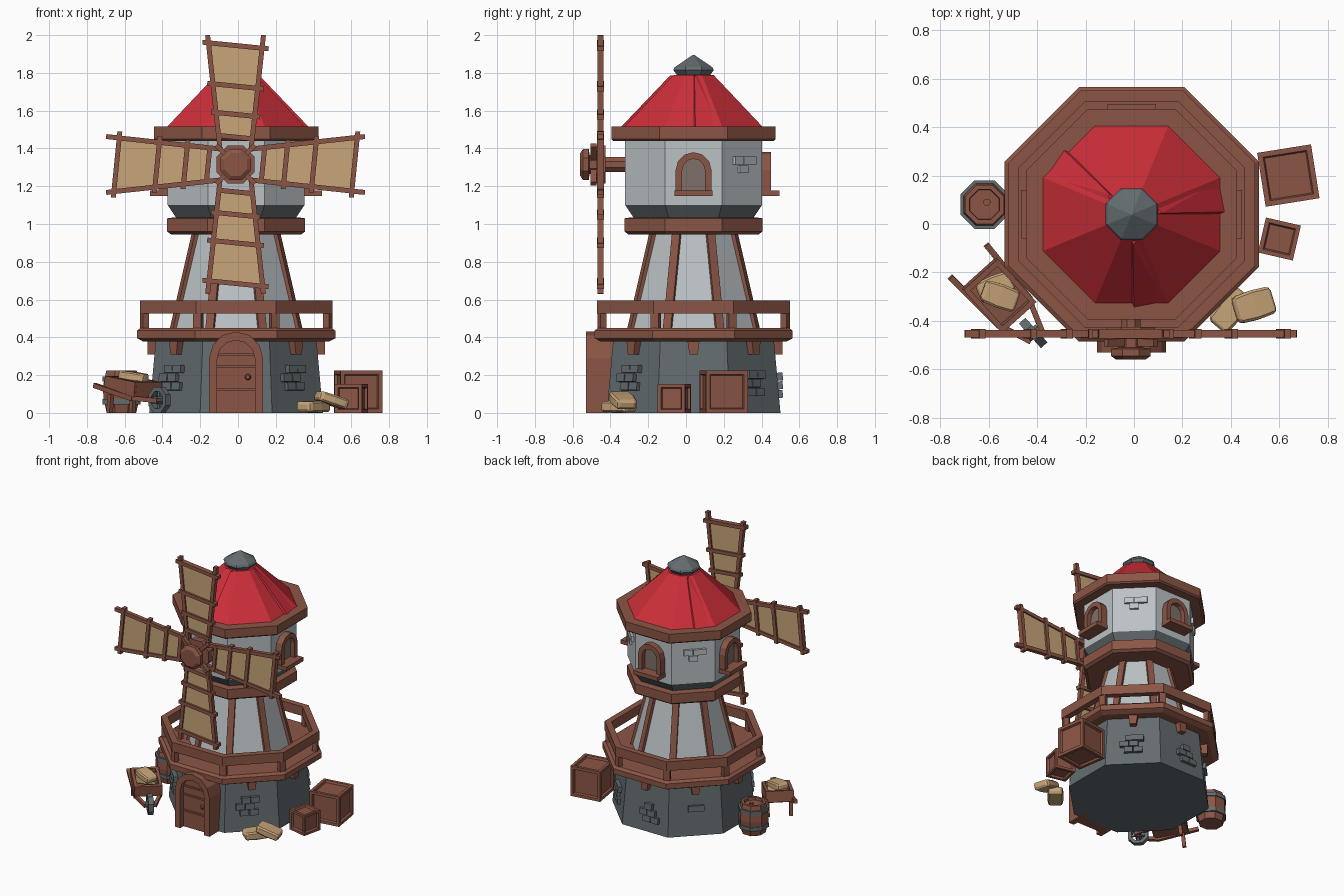
import bpy, bmesh, math
from mathutils import Matrix, Vector

if "Cube" in bpy.data.objects:
    bpy.data.objects.remove(bpy.data.objects["Cube"])

def material(name, rgb):
    m = bpy.data.materials.new(name)
    m.diffuse_color = (*rgb, 1)
    m.use_nodes = True
    m.node_tree.nodes["Principled BSDF"].inputs["Base Color"].default_value = m.diffuse_color
    return m

WOOD = material("wood brown", (0.26, 0.092, 0.06))
RED = material("roof red", (0.60, 0.028, 0.04))
LIGHT = material("light stone", (0.50, 0.54, 0.56))
DARK = material("dark stone", (0.125, 0.15, 0.16))
TAN = material("canvas tan", (0.58, 0.38, 0.19))
GLASS = material("window taupe", (0.21, 0.16, 0.14))

T = lambda x, y, z: Matrix.Translation((x, y, z))
R = lambda deg, axis: Matrix.Rotation(math.radians(deg), 4, axis)
AXIS = T(-0.01, 0.04, 0)          # tower axis
I = Matrix.Identity(4)

def finish(name, bm, mat, M):
    bmesh.ops.transform(bm, matrix=M, verts=bm.verts)
    bmesh.ops.recalc_face_normals(bm, faces=bm.faces)
    me = bpy.data.meshes.new(name)
    bm.to_mesh(me)
    bm.free()
    me.materials.append(mat)
    ob = bpy.data.objects.new(name, me)
    bpy.context.collection.objects.link(ob)
    return ob

def lathe(name, prof, mat, M=AXIS, n=8, ring=False):
    """Polygonal turning of (apothem, z) pairs; ring closes the profile."""
    bm = bmesh.new()
    rows = []
    for a, z in prof:
        r = a / math.cos(math.pi / n)
        rows.append([bm.verts.new((r * math.cos((i + .5) * 2 * math.pi / n),
                                   r * math.sin((i + .5) * 2 * math.pi / n), z)) for i in range(n)])
    pairs = list(zip(rows, rows[1:])) + ([(rows[-1], rows[0])] if ring else [])
    for p, q in pairs:
        for i in range(n):
            j = (i + 1) % n
            bm.faces.new((p[i], p[j], q[j], q[i]))
    if not ring:
        bm.faces.new(rows[0])
        bm.faces.new(rows[-1])
    return finish(name, bm, mat, M)

def box(name, size, mat, M=I, inset=0):
    bm = bmesh.new()
    bmesh.ops.create_cube(bm, size=1, matrix=Matrix.Diagonal((*size, 1)))
    if inset:
        bmesh.ops.inset_individual(bm, faces=bm.faces[:], thickness=inset, depth=0)
        inner = [f for f in bm.faces if all(len(e.link_faces) == 2 for e in f.edges)
                 and f.calc_area() < (size[0] - inset) ** 2 and abs(f.calc_center_median().dot(f.normal)) > 0
                 and f.calc_center_median().cross(f.normal).length < 1e-4]
        bmesh.ops.inset_individual(bm, faces=inner, thickness=0.008, depth=-0.015)
    return finish(name, bm, mat, M)

def beam(name, p, q, w, t, mat, M=I, side=(0, 1, 0)):
    """Bar from p to q, w wide along side, t thick across it."""
    p, q = Vector(p), Vector(q)
    z = (q - p).normalized()
    x = Vector(side).cross(z).normalized()
    y = z.cross(x)
    F = Matrix((x, y, z)).transposed().to_4x4()
    F.translation = (p + q) / 2
    return box(name, (t, w, (q - p).length), mat, M @ F)

def prism(name, pts, x0, x1, mat, M):
    """Outline in local y,z extruded along local x."""
    bm = bmesh.new()
    a, b = [[bm.verts.new((x, *p)) for p in pts] for x in (x0, x1)]
    bm.faces.new(a)
    bm.faces.new(b)
    for i in range(len(pts)):
        j = (i + 1) % len(pts)
        bm.faces.new((a[i], a[j], b[j], b[i]))
    return finish(name, bm, mat, M)

def arch(w, h, z0=0, n=6):
    arc = [(w * math.cos(i * math.pi / n), h - w + w * math.sin(i * math.pi / n)) for i in range(n + 1)]
    return [(w, z0)] + arc + [(-w, z0)]

def face(k, a=0, z=0):
    """Frame on tower side k: x outward, y along the wall, z up."""
    return AXIS @ R(45 * k, 'Z') @ T(a, 0, z)

# Tower body
lathe("stone_base", [(.46, 0), (.425, .39)], DARK)
lathe("tower_shaft", [(.335, .44), (.213, .96)], LIGHT)
lathe("mid_ring", [(.345, .945), (.365, .96), (.365, 1.03), (.33, 1.035)], WOOD)
lathe("flared_collar", [(.315, 1.03), (.362, 1.10)], DARK)
lathe("upper_room", [(.362, 1.10), (.362, 1.45)], LIGHT)
lathe("roof_ring", [(.425, 1.44), (.435, 1.45), (.435, 1.515)], WOOD)
lathe("roof", [(.368, 1.512), (.105, 1.79)], RED)
lathe("roof_cap", [(.082, 1.78), (.107, 1.815), (.10, 1.83), (.004, 1.895)], DARK)

# Overlapping folds on the roof
for k in (0, 3, 6):
    bm = bmesh.new()
    for a, y, z in [(.36, 0, 1.513), (.385, .01, 1.513), (.36, .14, 1.513),
                    (.10, 0, 1.785), (.125, .005, 1.785), (.10, .035, 1.785)]:
        bm.verts.new((a, y, z))
    bmesh.ops.convex_hull(bm, input=bm.verts)
    finish("roof_fold", bm, RED, face(k))

# Balcony with rail, posts, corbels and shaft timbers
lathe("balcony_floor", [(.49, .377), (.525, .395), (.525, .435), (.505, .45)], WOOD)
lathe("balcony_rail", [(.465, .525), (.51, .525), (.51, .594), (.465, .594)], WOOD, ring=True)
for k in range(8):
    c = face(k + .5)
    box("rail_post", (.035, .045, .09), WOOD, c @ T(.525, 0, .487))
    beam("shaft_timber", (.357, 0, .44), (.227, 0, .96), .045, .03, WOOD, c)
    prism("corbel", [(-.022, .31), (.022, .31), (.032, .38), (-.032, .38)], .40, .47, WOOD, face(k))

# Door
D = face(6)
prism("door_frame", arch(.143, .43) + arch(.10, .385)[::-1], .40, .57, WOOD, D)
prism("door_panel", arch(.105, .39), .40, .53, WOOD, D)
for z in (.125, .245, .31):
    box("door_plank_strip", (.012, .2, .012), WOOD, D @ T(.532, 0, z))
lathe("door_knob", [(.01, 0), (.016, .012), (.01, .025)], WOOD, D @ T(.528, .062, .19) @ R(90, 'Y'))

# Windows on right, back and left
for k in (0, 2, 4):
    W = face(k, 0, 1.15)
    prism("window_frame", arch(.095, .23) + arch(.06, .195)[::-1], .35, .41, WOOD, W)
    prism("window_pane", arch(.062, .197), .35, .375, GLASS, W)
    box("window_sill", (.10, .20, .03), WOOD, W @ T(.405, 0, .012))

# Raised bricks
def bricks(k, a, z, u, mat, spots):
    for du, dz in spots:
        box("brick", (.035, .06, .042), mat, face(k, a, z) @ T(0, u + du, dz) @ R(-5 if mat == DARK else 0, 'Y'))
CLUSTER = [(-.032, 0), (.034, 0), (-.06, .046), (.005, .046), (-.02, .092), (.042, .092)]
bricks(5, .452, .14, -.02, DARK, CLUSTER)
bricks(7, .452, .14, -.02, DARK, CLUSTER)
bricks(1, .452, .11, 0, DARK, CLUSTER)
bricks(2, .455, .10, .05, DARK, CLUSTER[:5])
bricks(3, .445, .20, 0, DARK, [(-.02, 0), (.03, 0)])
for k in (1, 3):
    bricks(k, .362, 1.29, 0, LIGHT, [(0, 0), (-.035, .046), (.03, .046), (.06, .046)])

# Axle and hub
H = T(-.013, 0, 1.315) @ R(90, 'X')
lathe("axle", [(.04, .28), (.04, .45)], WOOD, H)
lathe("hub_plate", [(.10, .425), (.10, .475)], WOOD, H)
lathe("hub_nose", [(.05, .47), (.05, .51), (.082, .515), (.082, .545), (.06, .56)], WOOD, H)
for k in range(4):
    beam("hub_brace", (.05, 0, .49), (.145, 0, .49), .025, .03, WOOD, H @ R(45 + 90 * k, 'Z'))

# Four sails
for k in range(4):
    S = T(-.013, -.453, 1.315) @ R(90 * k, 'Y')
    for s in (-1, 1):
        beam("sail_spar", (s * .082, 0, .08), (s * .148, 0, .685), .03, .026, WOOD, S)
    for r, w in ((.63, .175), (.415, .15), (.265, .13), (.145, .10)):
        beam("sail_bar", (-w, 0, r + w * .1), (w, 0, r - w * .1), .038, .026, WOOD, S)
    prism("sail_cloth", [(-.085, .14), (.085, .14), (.138, .62), (-.138, .645)], -.005, .005, TAN, S @ R(90, 'Z') @ Matrix.Diagonal((1, -1, 1, 1)))

# Crates
box("large_crate", (.225, .225, .225), WOOD, T(.637, .20, .1125) @ R(9, 'Z'), .03)
box("small_crate", (.148, .148, .152), WOOD, T(.60, -.062, .076) @ R(-13, 'Z'), .025)

# Barrel
B = T(-.617, .08, 0)
lathe("barrel", [(.078, 0), (.094, .07), (.097, .11), (.094, .16), (.08, .225), (.062, .225), (.06, .205)], WOOD, B)
for z in (.045, .165):
    lathe("barrel_band", [(.08, z), (.1, z), (.1, z + .028), (.08, z + .028)], DARK, B, ring=True)
lathe("barrel_bung", [(.014, .2), (.014, .215)], WOOD, B @ T(.01, .01, 0))

# Sacks
def sack(M, l, w, h):
    prof = [(.36, -.5), (.46, -.42), (.5, 0), (.46, .42), (.36, .5)]
    ob = lathe("sack", prof, TAN, M @ R(90, 'Y') @ Matrix.Diagonal((h, w, l, 1)), n=4)
    b = ob.modifiers.new("soft_edges", 'BEVEL')
    b.width, b.segments = .015, 1
sack(T(.40, -.355, .033) @ R(50, 'Z'), .18, .11, .06)
sack(T(.495, -.335, .068) @ R(17, 'Z') @ R(18, 'Y'), .17, .125, .055)

# Wheelbarrow, local x pointing towards the wheel
C = T(-.56, -.29, 0) @ R(-48, 'Z')
wheel = C @ T(.215, 0, .068) @ R(90, 'X')
lathe("barrow_wheel", [(.045, -.018), (.068, -.018), (.068, .018), (.045, .018)], DARK, wheel, ring=True)
lathe("wheel_hub", [(.02, -.03), (.02, .03)], DARK, wheel)
for a in (0, 90):
    box("wheel_spoke", (.1, .014, .014), DARK, wheel @ R(a, 'Z'))
tray = C @ T(0, 0, .105) @ R(8, 'Y')
box("tray_floor", (.22, .15, .02), WOOD, tray)
for s in (-1, 1):
    beam("tray_side", (-.12, s * .085, .035), (.12, s * .085, .035), .022, .08, WOOD, tray)
    box("tray_end", (.022, .17, .08), WOOD, tray @ T(s * .11, 0, .035))
    beam("barrow_handle", (-.185, s * .1, .145), (.1, s * .085, .075), .025, .025, WOOD, C)
    beam("wheel_fork", (.09, s * .085, .078), (.235, s * .032, .065), .022, .025, WOOD, C)
    beam("barrow_leg", (-.08, s * .08, .1), (-.09, s * .08, .0), .025, .025, WOOD, C)
sack(C @ T(-.03, .01, .15) @ R(70, 'Z'), .15, .10, .06)
sack(C @ T(.01, .0, .192) @ R(28, 'Z') @ R(8, 'Y'), .15, .10, .05)
